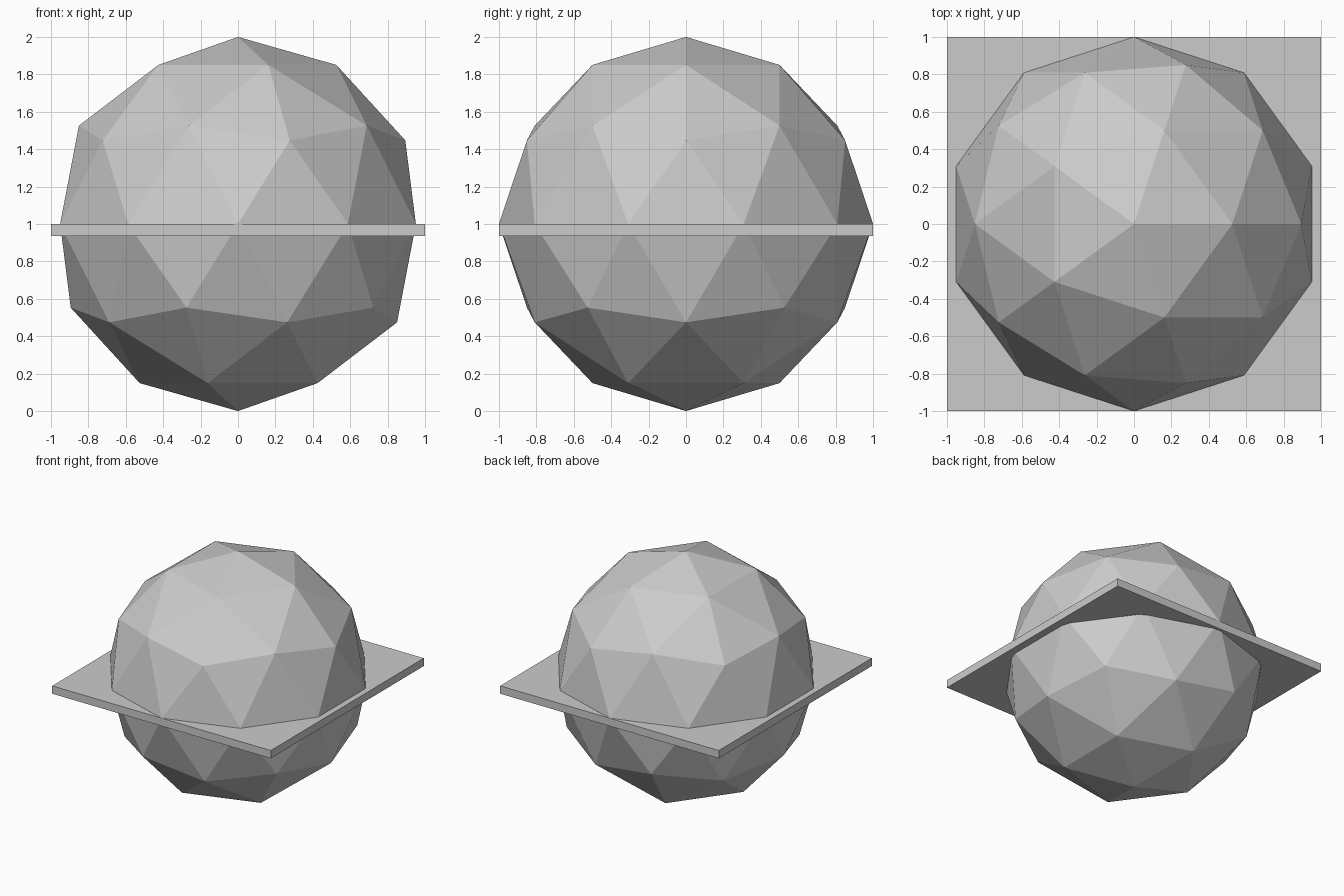
import bpy

if "Cube" in bpy.data.objects:
    bpy.data.objects.remove(bpy.data.objects["Cube"])

# Faceted ball
bpy.ops.mesh.primitive_ico_sphere_add(subdivisions=2, radius=1, location=(0, 0, 1))
bpy.context.object.name = "faceted_ball"

# Thin square plate, its top face on the ball's equator
thickness = 0.065
bpy.ops.mesh.primitive_cube_add(size=1, location=(0, 0, 1 - thickness / 2))
plate = bpy.context.object
plate.name = "square_plate"
plate.scale = (2, 2, thickness)
bpy.ops.object.transform_apply(location=False, rotation=False, scale=True)
